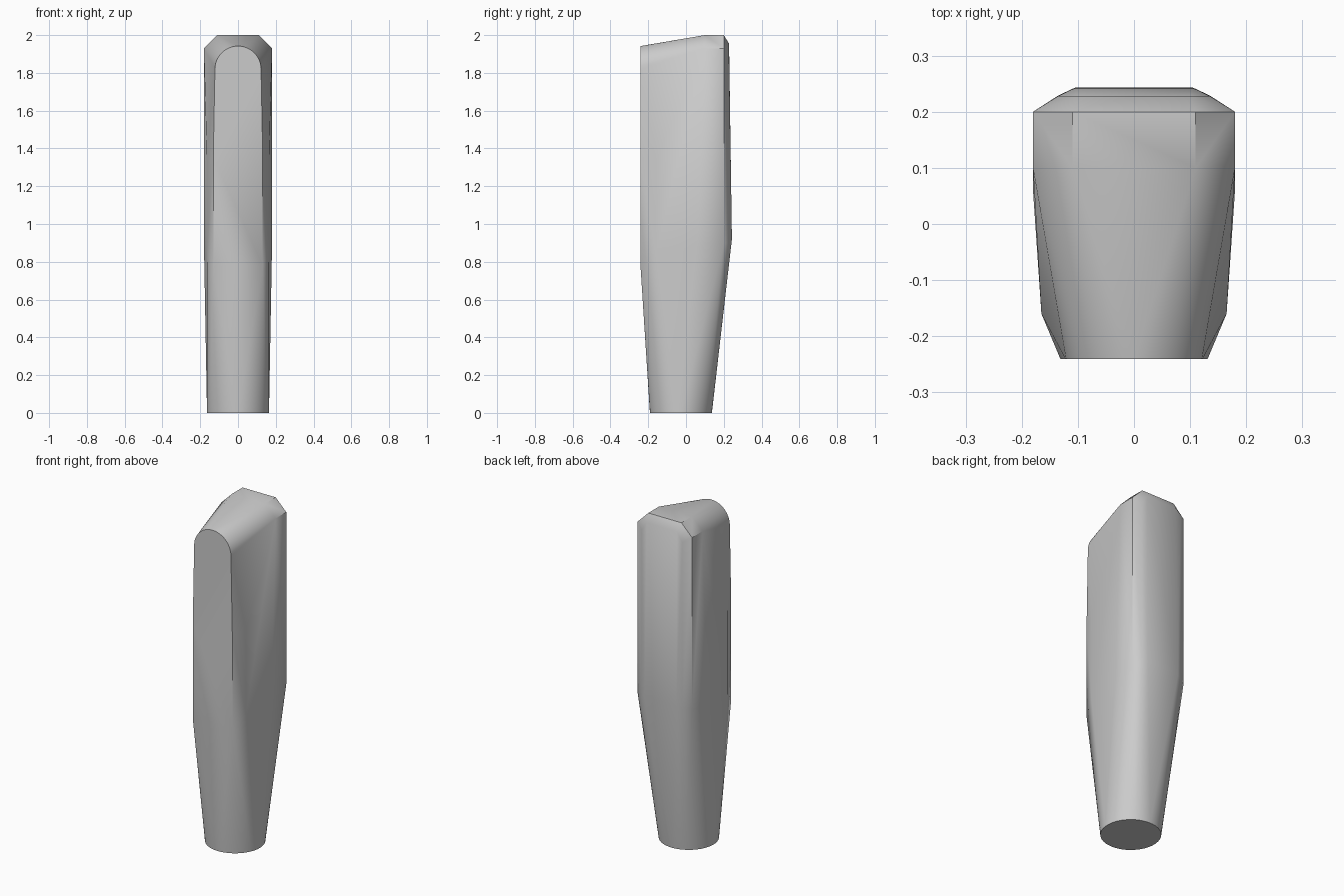
import bpy, bmesh, math

cube = bpy.data.objects.get("Cube")
if cube:
    bpy.data.objects.remove(cube, do_unlink=True)

grey = bpy.data.materials.new("plain_grey")
grey.use_nodes = True
colour = (0.6, 0.6, 0.6, 1)
grey.diffuse_color = colour
grey.node_tree.nodes["Principled BSDF"].inputs["Base Color"].default_value = colour


def mirrored(points):
    """Each point on both sides of x = 0."""
    return [(s * x, y, z) for x, y, z in points for s in (1, -1)]


def arc(cx, cy, cz, radius, start, end, steps, upright):
    """Points on an arc, either standing (xz) or lying (xy)."""
    pts = []
    for i in range(steps):
        a = math.radians(start + (end - start) * i / (steps - 1))
        u, v = radius * math.cos(a), radius * math.sin(a)
        pts.append((cx + u, cy, cz + v) if upright else (cx + u, cy + v, cz))
    return pts


# Round foot
points = arc(0, -0.027, 0, 0.164, 0, 352.5, 48, False)

# Arched front face
points += arc(0, -0.241, 1.82, 0.122, 0, 180, 25, True)
points += mirrored([(0.131, -0.241, 0.78), (0.131, -0.241, 1.35)])

# Rounded front shoulders and flat sides
points += mirrored([(0.165, -0.16, 0.85), (0.165, -0.16, 1.35),
                    (0.18, 0.06, 0.88), (0.18, 0.1, 1.93)])

# Widest outline and flat crown
points += mirrored([(0.18, 0.2, 0.9), (0.18, 0.2, 1.93),
                    (0.11, 0.2, 2.0), (0.11, 0.1, 2.0)])

# Bevelled back panel
points += mirrored([(0.135, 0.229, 0.9), (0.135, 0.228, 1.9),
                    (0.105, 0.243, 0.92), (0.1, 0.228, 1.955)])

# Skin the sections into one closed tapered body
bm = bmesh.new()
for p in points:
    bm.verts.new(p)
hull = bmesh.ops.convex_hull(bm, input=bm.verts[:])
loose = {g for g in hull["geom_interior"] + hull["geom_unused"]
         if isinstance(g, bmesh.types.BMVert)}
bmesh.ops.delete(bm, geom=list(loose), context='VERTS')
bmesh.ops.dissolve_limit(bm, angle_limit=math.radians(0.6),
                         verts=bm.verts[:], edges=bm.edges[:])
bmesh.ops.recalc_face_normals(bm, faces=bm.faces[:])
mesh = bpy.data.meshes.new("tapered_body")
bm.to_mesh(mesh)
bm.free()
mesh.materials.append(grey)

body = bpy.data.objects.new("tapered_body", mesh)
bpy.context.collection.objects.link(body)
bpy.context.view_layer.objects.active = body
body.select_set(True)
bpy.ops.object.shade_smooth_by_angle(angle=math.radians(30))
